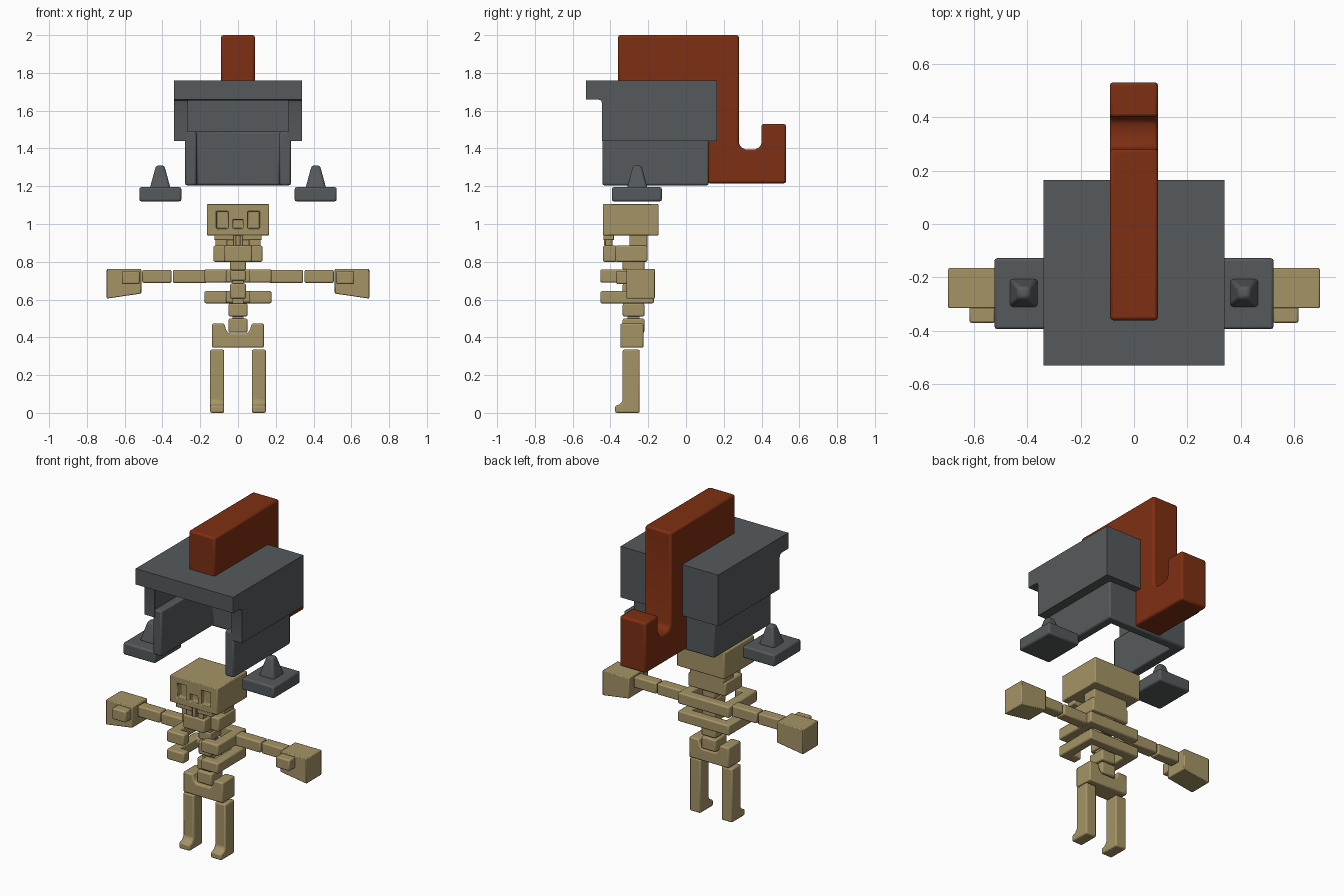
import bpy, bmesh
from mathutils import Vector

if "Cube" in bpy.data.objects:
    bpy.data.objects.remove(bpy.data.objects["Cube"])


def material(name, rgb):
    m = bpy.data.materials.new(name)
    m.diffuse_color = (*rgb, 1)
    m.use_nodes = True
    m.node_tree.nodes["Principled BSDF"].inputs["Base Color"].default_value = m.diffuse_color
    return m


BONE = material("bone_tan", (0.376, 0.296, 0.133))
STEEL = material("dark_steel", (0.092, 0.102, 0.107))
CREST = material("rust_red", (0.21, 0.028, 0.006))


def prism(name, pts, axis, lo, hi, mat, bevel=0.008, holes=()):
    """Extrude a 2D outline along an axis, cut box holes, round the edges."""
    def place(p, d):
        return {"x": (d, p[0], p[1]), "y": (p[0], d, p[1]), "z": (p[0], p[1], d)}[axis]
    bm = bmesh.new()
    a = [bm.verts.new(place(p, lo)) for p in pts]
    b = [bm.verts.new(place(p, hi)) for p in pts]
    n = len(pts)
    bm.faces.new(a)
    bm.faces.new(b[::-1])
    for i in range(n):
        j = (i + 1) % n
        bm.faces.new((a[j], a[i], b[i], b[j]))
    return finish(name, bm, mat, bevel, holes)


def finish(name, bm, mat, bevel, holes=()):
    bmesh.ops.recalc_face_normals(bm, faces=bm.faces)
    me = bpy.data.meshes.new(name)
    bm.to_mesh(me)
    bm.free()
    ob = bpy.data.objects.new(name, me)
    bpy.context.collection.objects.link(ob)
    me.materials.append(mat)
    bpy.ops.object.select_all(action="DESELECT")
    bpy.context.view_layer.objects.active = ob
    ob.select_set(True)
    for h in holes:
        cutter = box("cutter", *h, mat, 0)
        bpy.ops.object.select_all(action="DESELECT")
        bpy.context.view_layer.objects.active = ob
        ob.select_set(True)
        mod = ob.modifiers.new("hole", "BOOLEAN")
        mod.operation, mod.solver, mod.object = "DIFFERENCE", "EXACT", cutter
        bpy.ops.object.modifier_apply(modifier=mod.name)
        bpy.data.objects.remove(cutter)
    if bevel:
        mod = ob.modifiers.new("rounded", "BEVEL")
        mod.width, mod.segments = bevel, 2
        mod.limit_method, mod.angle_limit = "ANGLE", 0.5
        bpy.ops.object.shade_smooth_by_angle(angle=0.6)
    return ob


def box(name, x, y, z, mat, bevel=0.008, holes=()):
    pts = [(x[0], y[0]), (x[1], y[0]), (x[1], y[1]), (x[0], y[1])]
    return prism(name, pts, "z", z[0], z[1], mat, bevel, holes)


def span(s, a, b):
    """An x range mirrored to side s."""
    return tuple(sorted((s * a, s * b)))


def both(half):
    """Complete a symmetric outline from its right half."""
    return half + [(-p[0], p[1]) for p in reversed(half)]


# Helmet: hollow brim and side shell, then the lower cheek and neck guard
prism("helmet_shell",
      [(-0.53, 1.76), (-0.53, 1.66), (-0.465, 1.66), (-0.45, 1.654), (-0.445, 1.64),
       (-0.445, 1.44), (0.165, 1.44), (0.165, 1.76)],
      "x", -0.338, 0.338, STEEL, 0.01,
      [((-0.265, 0.265), (-0.7, 0.10), (1.3, 1.655))])
prism("cheek_and_neck_guard",
      both([(0.28, 0.12), (0.28, -0.443), (0.22, -0.443), (0.22, 0.06)]),
      "z", 1.205, 1.49, STEEL, 0.01)

# Crest with a hooked tail
prism("helmet_crest",
      [(-0.36, 1.74), (-0.36, 2.0), (0.28, 2.0), (0.28, 1.43), (0.29, 1.405), (0.315, 1.395),
       (0.365, 1.395), (0.39, 1.405), (0.40, 1.43), (0.40, 1.53), (0.53, 1.53), (0.53, 1.215),
       (0.115, 1.215), (0.115, 1.74)],
      "x", -0.09, 0.09, CREST, 0.012)

# Shoulder pads with blunt spikes
for s, side in ((-1, "left"), (1, "right")):
    box(side + "_shoulder_pad", span(s, 0.30, 0.522), (-0.393, -0.128), (1.12, 1.195), STEEL, 0.01)
    bm = bmesh.new()
    bmesh.ops.create_cube(bm, size=1)
    for v in bm.verts:
        r = 0.022 if v.co.z > 0 else 0.055
        v.co = Vector((s * 0.412 + 2 * r * v.co.x, -0.258 + 2 * r * v.co.y,
                       1.31 if v.co.z > 0 else 1.188))
    finish(side + "_pad_spike", bm, STEEL, 0.012)

# Skull with eye sockets and nose hole
deep = (-0.6, -0.405)
box("skull", (-0.165, 0.165), (-0.44, -0.145), (0.94, 1.105), BONE, 0.005,
    [((-0.115, -0.052), deep, (0.975, 1.067)), ((0.052, 0.115), deep, (0.975, 1.067)),
     ((-0.027, 0.027), deep, (0.975, 1.023))])

# Jaw
box("jaw_hinge", (-0.12, 0.12), (-0.30, -0.205), (0.87, 0.95), BONE, 0.005)
box("jaw", (-0.13, 0.13), (-0.375, -0.205), (0.80, 0.885), BONE)
box("chin", (-0.075, 0.075), (-0.44, -0.365), (0.80, 0.885), BONE)
for s, side in ((-1, "left"), (1, "right")):
    box(side + "_upper_tooth", span(s, 0.02, 0.125), (-0.437, -0.38), (0.915, 0.945), BONE, 0.005)
    box(side + "_fang", span(s, 0.02, 0.06), (-0.43, -0.39), (0.88, 0.925), BONE, 0.005)
box("middle_tooth", (-0.012, 0.012), (-0.435, -0.39), (0.885, 0.945), BONE, 0.003)

# Spine
for i, (lo, hi) in enumerate([(0.425, 0.50), (0.51, 0.58), (0.605, 0.685), (0.70, 0.755), (0.755, 0.81)]):
    w = 0.05 if i < 2 else 0.042
    box("vertebra_%d" % (i + 1), (-w, w), (-0.335, -0.22), (lo, hi), BONE)
box("spinal_core", (-0.03, 0.03), (-0.31, -0.245), (0.43, 0.80), BONE, 0)

# Ribs: back bar, sides and front hooks
rib = both([(0.177, -0.17), (0.177, -0.453), (0.06, -0.453), (0.06, -0.395),
            (0.118, -0.395), (0.118, -0.23)])
for name, lo, hi in (("upper_ribs", 0.69, 0.76), ("lower_ribs", 0.58, 0.645)):
    prism(name, rib, "z", lo, hi, BONE)

# Pelvis with a notched top
prism("pelvis", both([(0.137, 0.345), (0.137, 0.473), (0.073, 0.473), (0.062, 0.435), (0.045, 0.42)]),
      "y", -0.348, -0.225, BONE)

# Arms, hands and legs
for s, side in ((-1, "left"), (1, "right")):
    box(side + "_upper_arm", span(s, 0.165, 0.345), (-0.273, -0.205), (0.688, 0.757), BONE)
    box(side + "_forearm", span(s, 0.352, 0.507), (-0.273, -0.205), (0.688, 0.757), BONE)
    prism(side + "_hand",
          [(s * 0.512, 0.762), (s * 0.695, 0.762), (s * 0.695, 0.605), (s * 0.512, 0.632)][::-1],
          "y", -0.315, -0.165, BONE, 0.005)
    box(side + "_thumb", span(s, 0.52, 0.615), (-0.37, -0.305), (0.682, 0.752), BONE)
    prism(side + "_leg",
          [(-0.335, 0.335), (-0.335, 0.065), (-0.35, 0.045), (-0.375, 0.037), (-0.375, 0.0),
           (-0.245, 0.0), (-0.245, 0.335)],
          "x", *span(s, 0.073, 0.147), BONE)
